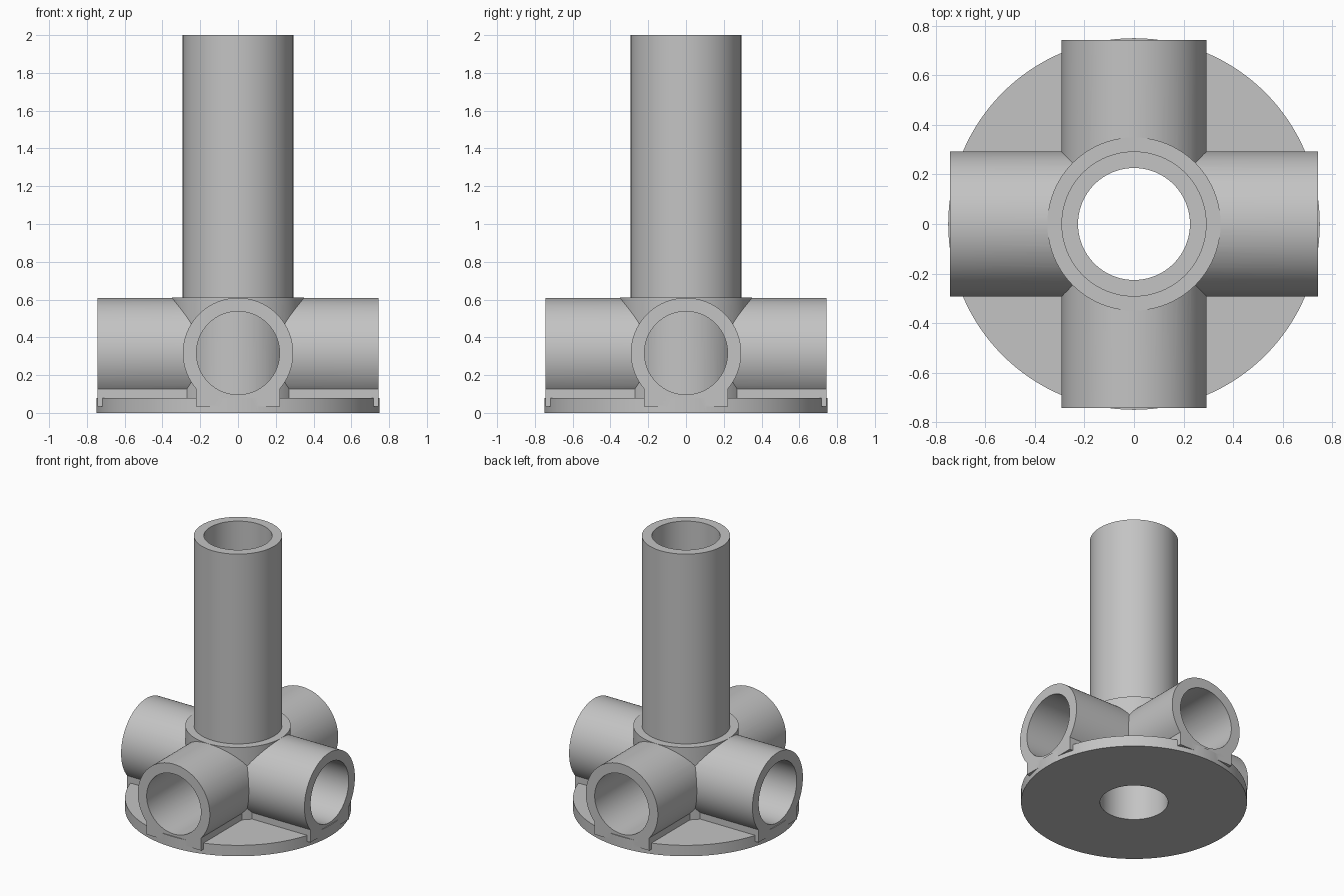
import bpy
from math import pi, radians

cube = bpy.data.objects.get("Cube")
if cube:
    bpy.data.objects.remove(cube, do_unlink=True)

BASE_R, BASE_H = 0.75, 0.08
HUB_R, HUB_TOP = 0.35, 0.61
PIPE_R, BORE_R = 0.293, 0.226
ARM_R, ARM_BORE, ARM_Z, ARM_END = 0.292, 0.22, 0.317, 0.743
FOOT_HALF, FOOT_BOTTOM = 0.222, 0.035

grey = bpy.data.materials.new("plain grey")
grey.use_nodes = True
colour = (0.55, 0.55, 0.55, 1)
grey.diffuse_color = colour
grey.node_tree.nodes["Principled BSDF"].inputs["Base Color"].default_value = colour


def upright(name, radius, bottom, top, sides=96):
    bpy.ops.mesh.primitive_cylinder_add(
        vertices=sides, radius=radius, depth=top - bottom,
        location=(0, 0, (bottom + top) / 2))
    obj = bpy.context.object
    obj.name = name
    obj.data.materials.append(grey)
    return obj


def crosswise(name, radius, half_length, turn):
    bpy.ops.mesh.primitive_cylinder_add(
        vertices=96, radius=radius, depth=2 * half_length,
        location=(0, 0, ARM_Z), rotation=(pi / 2, 0, turn))
    obj = bpy.context.object
    obj.name = name
    obj.data.materials.append(grey)
    return obj


def foot_block(name, turn):
    bpy.ops.mesh.primitive_cube_add(
        size=1, location=(0, 0, (FOOT_BOTTOM + ARM_Z) / 2), rotation=(0, 0, turn))
    obj = bpy.context.object
    obj.name = name
    obj.scale = (2 * FOOT_HALF, 2 * ARM_END, ARM_Z - FOOT_BOTTOM)
    obj.data.materials.append(grey)
    return obj


def combine(target, tool, operation):
    mod = target.modifiers.new(operation.lower(), "BOOLEAN")
    mod.operation = operation
    mod.solver = "EXACT"
    mod.object = tool
    bpy.context.view_layer.objects.active = target
    bpy.ops.object.modifier_apply(modifier=mod.name)
    bpy.data.objects.remove(tool, do_unlink=True)


# Round base plate with the central hub
body = upright("pipe_stand", BASE_R, 0, BASE_H, 128)
combine(body, upright("hub", HUB_R, 0.04, HUB_TOP), "UNION")

# Two crossing horizontal pipes on straight-sided feet
turns = (0, pi / 2)
for turn in turns:
    combine(body, foot_block("foot", turn), "UNION")
    combine(body, crosswise("arm", ARM_R, ARM_END, turn), "UNION")
for turn in turns:
    combine(body, crosswise("arm_bore", ARM_BORE, 1, turn), "DIFFERENCE")

# Upright pipe closes the arm bores and has its own full-height bore
combine(body, upright("upright_pipe", PIPE_R, 0.02, 2), "UNION")
combine(body, upright("upright_bore", BORE_R, -0.5, 2.5), "DIFFERENCE")

bpy.ops.object.select_all(action="DESELECT")
body.select_set(True)
bpy.context.view_layer.objects.active = body
bpy.ops.object.shade_smooth_by_angle(angle=radians(25))
